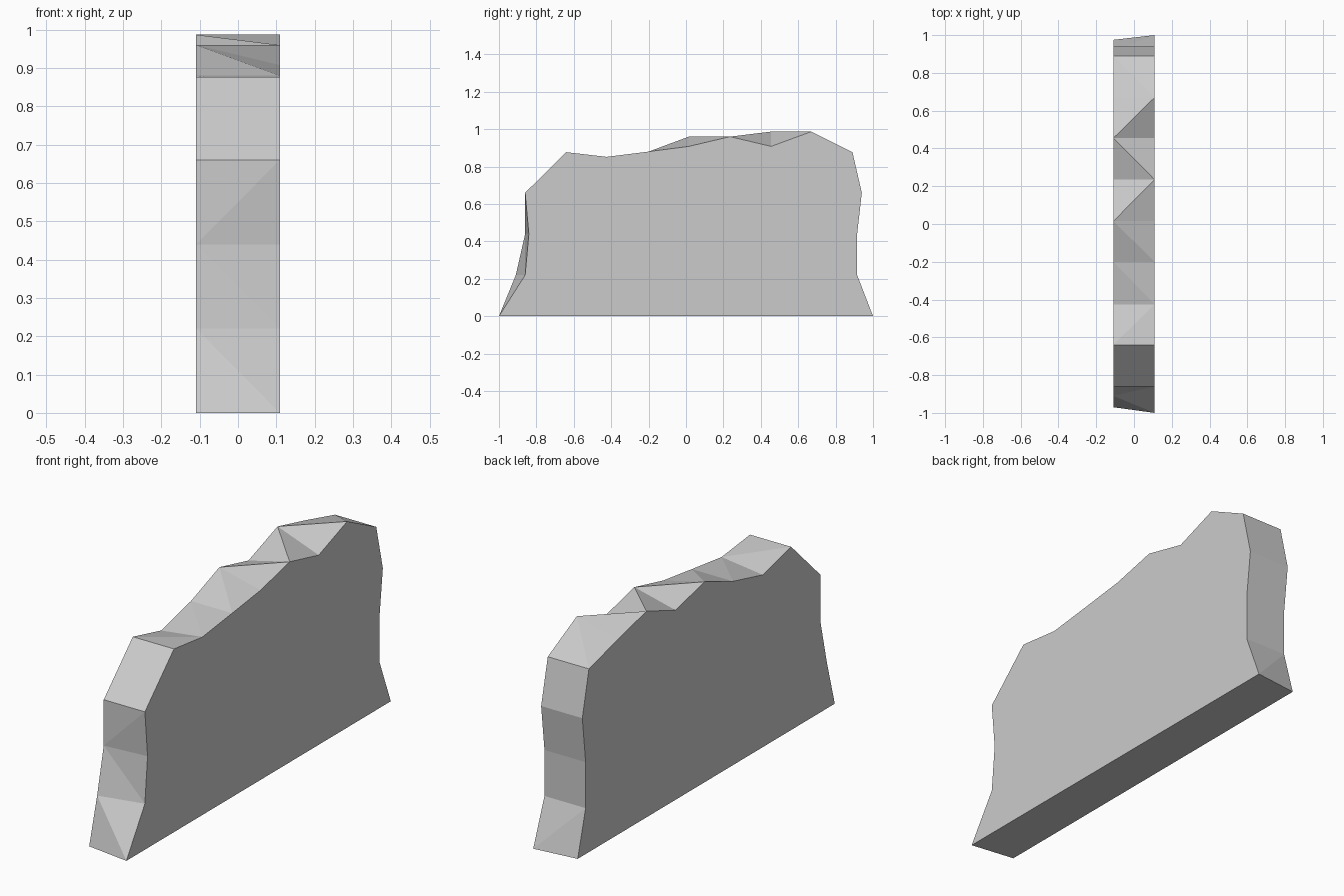
import bpy, bmesh

if "Cube" in bpy.data.objects:
    bpy.data.objects.remove(bpy.data.objects["Cube"])

HALF = 0.109  # half thickness of the slab

# Outline stations, front foot over the top to back foot:
# (right y, right z, left y, left z, diagonal of the edge quad to the next station)
# "a" joins left[i] to right[i+1], "b" joins right[i] to left[i+1]
OUTLINE = [
    (-1.00, 0.00, -0.97, 0.00, "b"),
    (-0.86, 0.22, -0.91, 0.22, "b"),
    (-0.84, 0.44, -0.86, 0.44, "a"),
    (-0.86, 0.66, -0.86, 0.66, "b"),
    (-0.64, 0.877, -0.64, 0.877, "a"),
    (-0.425, 0.852, -0.425, 0.825, "b"),
    (-0.20, 0.88, -0.20, 0.88, "b"),
    (0.015, 0.908, 0.015, 0.96, "a"),
    (0.235, 0.96, 0.235, 0.908, "b"),
    (0.455, 0.908, 0.455, 0.987, "a"),
    (0.67, 0.987, 0.67, 0.935, "b"),
    (0.89, 0.877, 0.89, 0.877, "a"),
    (0.94, 0.66, 0.94, 0.66, "a"),
    (0.915, 0.44, 0.915, 0.44, "a"),
    (0.915, 0.22, 0.915, 0.22, "a"),
    (1.00, 0.00, 0.975, 0.00, ""),
]

bm = bmesh.new()
right = [bm.verts.new((HALF, s[0], s[1])) for s in OUTLINE]
left = [bm.verts.new((-HALF, s[2], s[3])) for s in OUTLINE]

# Large flat sides and the base
bm.faces.new(right)
bm.faces.new(left[::-1])
bm.faces.new((left[0], left[-1], right[-1], right[0]))

# Chipped rim, split into facets
for i, station in enumerate(OUTLINE[:-1]):
    l0, l1, r0, r1 = left[i], left[i + 1], right[i], right[i + 1]
    if station[4] == "a":
        bm.faces.new((l0, l1, r1))
        bm.faces.new((l0, r1, r0))
    else:
        bm.faces.new((r0, l0, l1))
        bm.faces.new((r0, l1, r1))

bmesh.ops.recalc_face_normals(bm, faces=bm.faces)
mesh = bpy.data.meshes.new("broken_wall")
bm.to_mesh(mesh)
bm.free()
bpy.context.collection.objects.link(bpy.data.objects.new("broken_wall", mesh))
